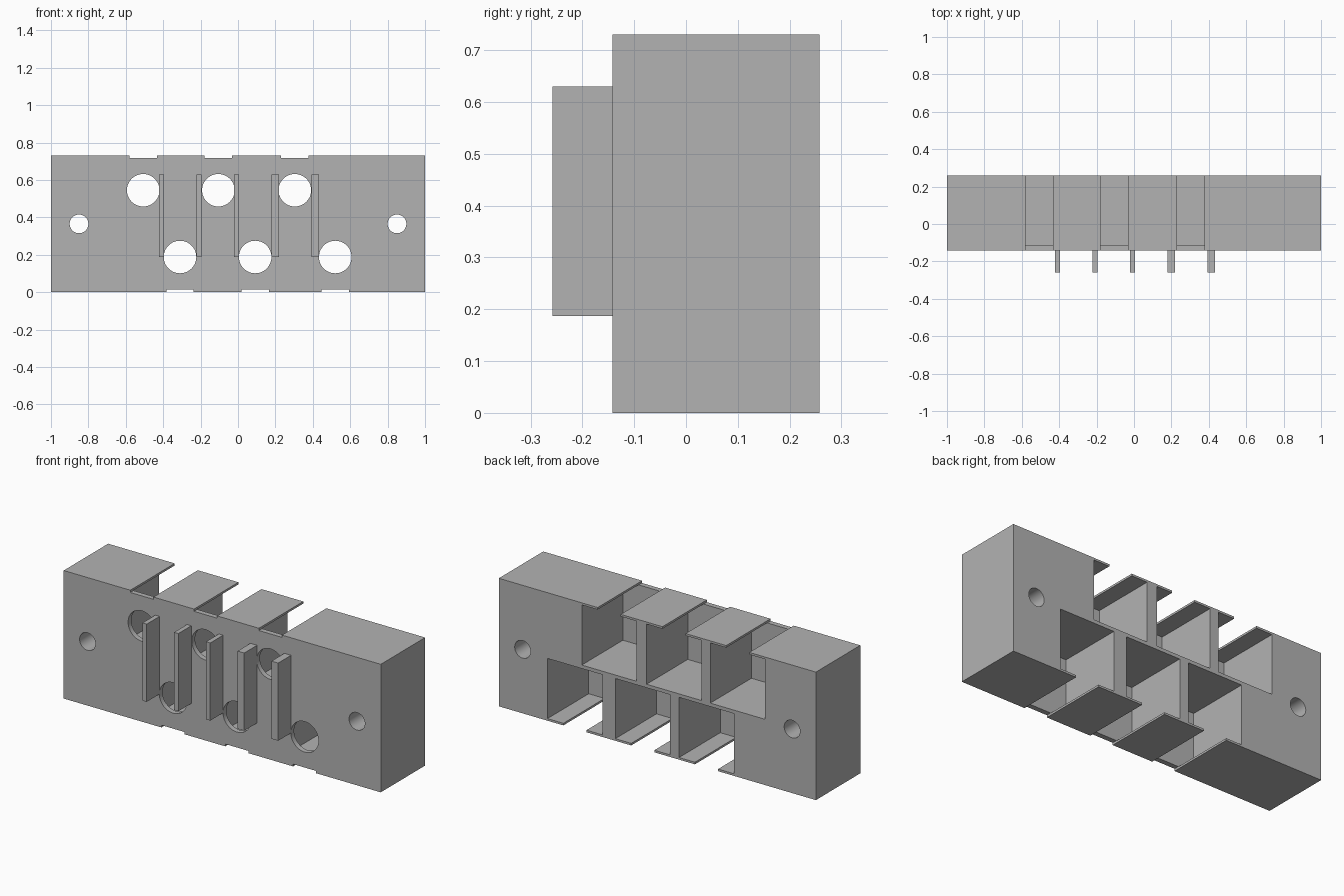
import bpy, bmesh, math
from mathutils import Matrix, Vector

default = bpy.data.objects.get("Cube")
if default:
    bpy.data.objects.remove(default)

grey = bpy.data.materials.new("plain grey")
grey.use_nodes = True
colour = (0.45, 0.45, 0.45, 1)
grey.diffuse_color = colour
grey.node_tree.nodes["Principled BSDF"].inputs["Base Color"].default_value = colour

HEIGHT, FRONT, BACK = 0.73, -0.142, 0.258
UPPER = (-0.507, -0.105, 0.304)
LOWER = (-0.31, 0.092, 0.52)
MID = HEIGHT / 2


def add_box(bm, x, y, z):
    """Box from three (low, high) ranges."""
    size = [b - a for a, b in (x, y, z)]
    centre = [(a + b) / 2 for a, b in (x, y, z)]
    bmesh.ops.create_cube(bm, size=1, matrix=Matrix.Translation(Vector(centre)) @ Matrix.Diagonal((*size, 1)))


def add_bore(bm, x, z, radius):
    """Cylinder along y, long enough to pass through the block."""
    bmesh.ops.create_cone(bm, cap_ends=True, segments=48, radius1=radius, radius2=radius, depth=1.2,
                          matrix=Matrix.Translation((x, 0, z)) @ Matrix.Rotation(math.pi / 2, 4, 'X'))


def make_object(name, bm):
    mesh = bpy.data.meshes.new(name)
    bm.to_mesh(mesh)
    bm.free()
    mesh.materials.append(grey)
    obj = bpy.data.objects.new(name, mesh)
    bpy.context.collection.objects.link(obj)
    return obj


def cut(target, bm, name):
    """Subtract the cutter, bake the result and discard the cutter."""
    cutter = make_object(name, bm)
    cutter.hide_render = True
    mod = target.modifiers.new(name, 'BOOLEAN')
    mod.operation, mod.solver, mod.object = 'DIFFERENCE', 'EXACT', cutter
    bpy.context.view_layer.objects.active = target
    bpy.ops.object.modifier_apply(modifier=mod.name)
    bpy.data.objects.remove(cutter)


# Main block
bm = bmesh.new()
add_box(bm, (-1, 1), (FRONT, BACK), (0, HEIGHT))
block = make_object("block", bm)

# Rear pockets, leaving a front wall, a middle shelf and thin lips
bm = bmesh.new()
for centres, z in ((UPPER, (MID + 0.01, 0.718)), (LOWER, (0.012, MID - 0.01))):
    for x in centres:
        add_box(bm, (x - 0.173, x + 0.173), (-0.113, 0.5), z)
cut(block, bm, "pocket_cutter")

# Slots through the top and bottom lips
bm = bmesh.new()
for centres, z in ((UPPER, (0.717, 0.9)), (LOWER, (-0.2, 0.013))):
    for x in centres:
        add_box(bm, (x - 0.073, x + 0.073), (-0.5, 0.5), z)
cut(block, bm, "slot_cutter")

# Large holes into the pockets and small mounting holes at the ends
bm = bmesh.new()
for centres, z in ((UPPER, 0.545), (LOWER, 0.188)):
    for x in centres:
        add_bore(bm, x, z, 0.087)
for x in (-0.85, 0.85):
    add_bore(bm, x, MID, 0.05)
cut(block, bm, "hole_cutter")

bpy.ops.object.select_all(action='DESELECT')
block.select_set(True)
bpy.context.view_layer.objects.active = block
bpy.ops.object.shade_smooth_by_angle(angle=math.radians(30))

# Upright ribs on the front
for i, (x, width) in enumerate(((-0.409, 0.027), (-0.209, 0.027), (-0.008, 0.027), (0.199, 0.042), (0.413, 0.042))):
    bm = bmesh.new()
    add_box(bm, (x - width / 2, x + width / 2), (-0.258, FRONT), (0.187, 0.63))
    make_object(f"front_rib_{i + 1}", bm)
